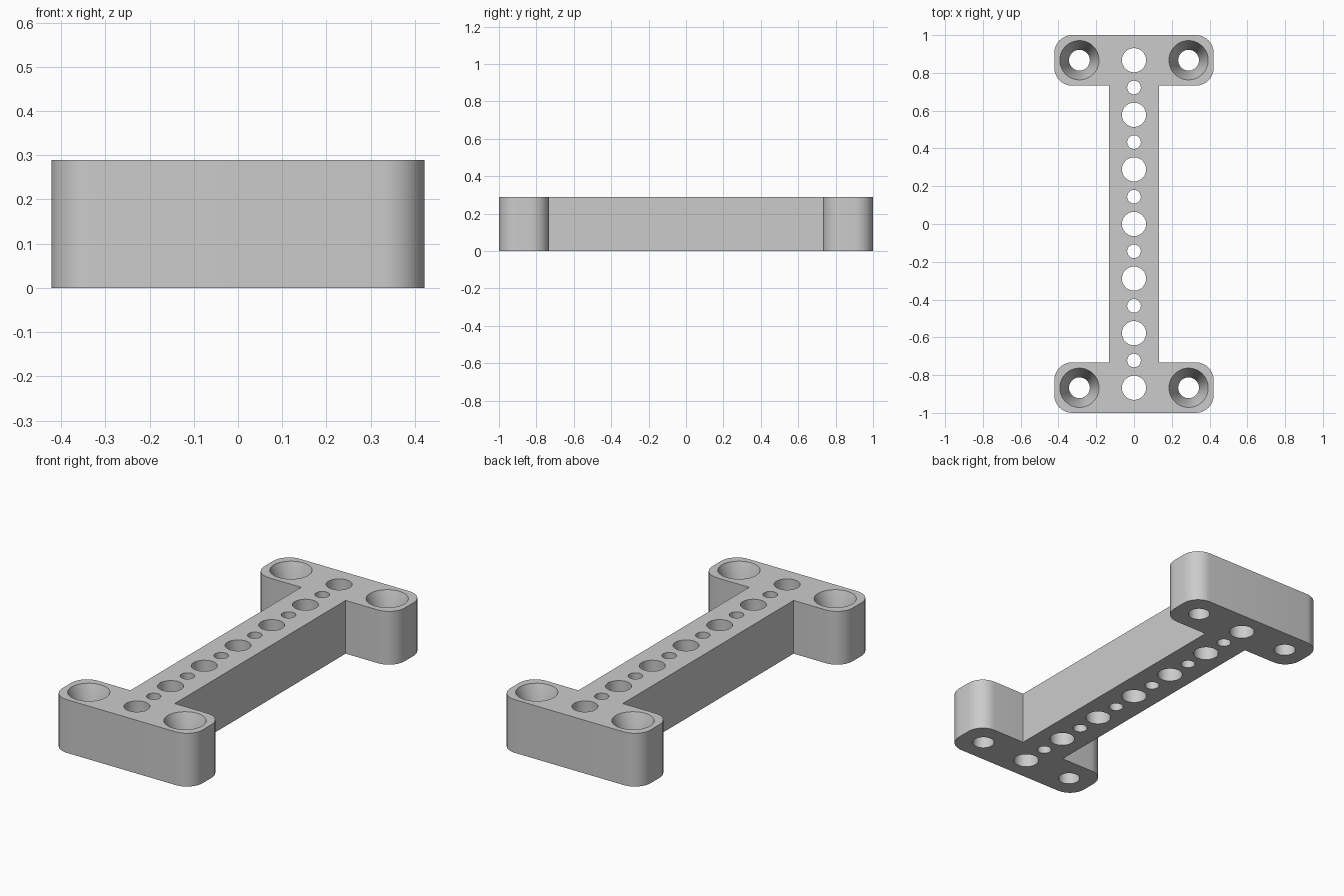
import bpy, bmesh
from math import sin, cos, pi

HEIGHT = 0.289
PITCH = 0.289          # spacing of the large holes
HEAD_X, HEAD_Y = 0.422, 0.7325
BAR_X = 0.1335
CORNER = 0.095
HOLE_Y = 0.867

if "Cube" in bpy.data.objects:
    bpy.data.objects.remove(bpy.data.objects["Cube"], do_unlink=True)

grey = bpy.data.materials.new("plain_grey")
grey.use_nodes = True
grey.diffuse_color = (0.6, 0.6, 0.6, 1)
grey.node_tree.nodes["Principled BSDF"].inputs["Base Color"].default_value = (0.6, 0.6, 0.6, 1)


def make_object(name, bm):
    bmesh.ops.recalc_face_normals(bm, faces=bm.faces)
    mesh = bpy.data.meshes.new(name)
    bm.to_mesh(mesh)
    bm.free()
    mesh.materials.append(grey)
    obj = bpy.data.objects.new(name, mesh)
    bpy.context.collection.objects.link(obj)
    return obj


def arc(cx, cy, start, steps=10):
    """Quarter-circle points, counter-clockwise from the start angle."""
    angles = [start + pi / 2 * i / steps for i in range(steps + 1)]
    return [(cx + CORNER * cos(a), cy + CORNER * sin(a)) for a in angles]


def add_lathe(bm, x, y, profile, sides=48):
    """Closed turned solid from (radius, z) pairs."""
    rings = [[bm.verts.new((x + r * cos(2 * pi * i / sides), y + r * sin(2 * pi * i / sides), z))
              for i in range(sides)] for r, z in profile]
    for low, high in zip(rings, rings[1:]):
        for i in range(sides):
            j = (i + 1) % sides
            bm.faces.new((low[i], low[j], high[j], high[i]))
    bm.faces.new(rings[0][::-1])
    bm.faces.new(rings[-1])


# I-shaped body: half outline of the rear head, then its half-turn copy
half = [(BAR_X, HEAD_Y)]
half += arc(HEAD_X - CORNER, HEAD_Y + CORNER, -pi / 2)
half += arc(HEAD_X - CORNER, 1 - CORNER, 0)
half += arc(-HEAD_X + CORNER, 1 - CORNER, pi / 2)
half += arc(-HEAD_X + CORNER, HEAD_Y + CORNER, pi)
half += [(-BAR_X, HEAD_Y)]
outline = half + [(-x, -y) for x, y in half]

bm = bmesh.new()
base = bm.faces.new([bm.verts.new((x, y, 0)) for x, y in outline])
top = bmesh.ops.extrude_face_region(bm, geom=[base])["geom"]
bmesh.ops.translate(bm, vec=(0, 0, HEIGHT), verts=[v for v in top if isinstance(v, bmesh.types.BMVert)])
body = make_object("mounting_bar", bm)

# Cutters: alternating row of holes, plus tapered screw holes in the heads
bm = bmesh.new()
for k in range(-6, 7):
    radius = 0.064 if k % 2 == 0 else 0.036
    add_lathe(bm, 0, k * PITCH / 2, [(radius, -0.1), (radius, HEIGHT + 0.1)])
for sx in (-1, 1):
    for sy in (-1, 1):
        add_lathe(bm, sx * PITCH, sy * HOLE_Y,
                  [(0.055, -0.1), (0.055, 0.15), (0.104, HEIGHT), (0.104, HEIGHT + 0.1)])
cutter = make_object("hole_cutter", bm)
cutter.hide_render = True

# Drill the body and remove the cutter
cut = body.modifiers.new("holes", "BOOLEAN")
cut.operation = "DIFFERENCE"
cut.solver = "EXACT"
cut.object = cutter
bpy.ops.object.select_all(action="DESELECT")
body.select_set(True)
bpy.context.view_layer.objects.active = body
bpy.ops.object.modifier_apply(modifier=cut.name)
bpy.data.objects.remove(cutter, do_unlink=True)
bpy.ops.object.shade_smooth_by_angle(angle=pi / 6)
